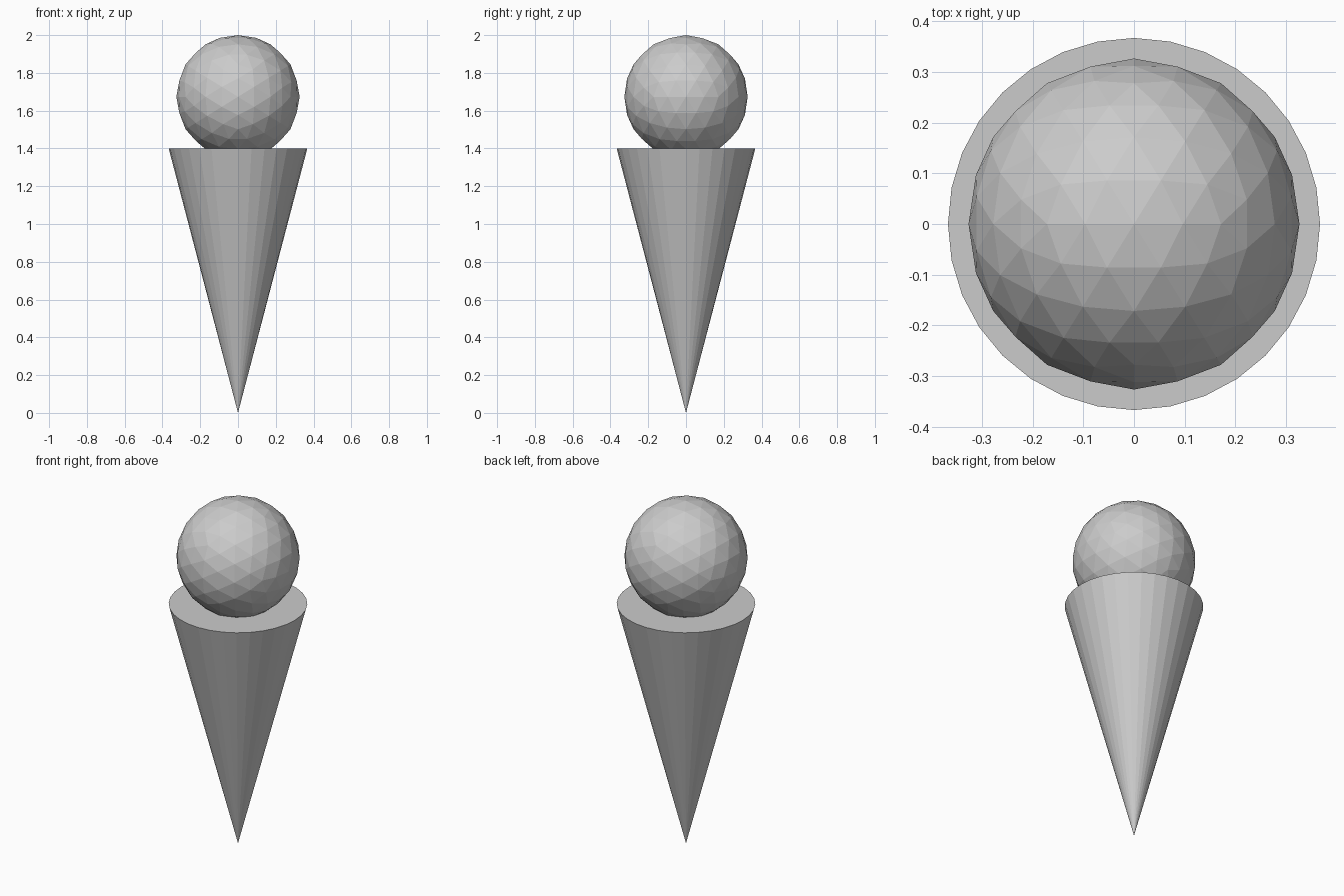
import bpy
import bmesh
from mathutils import Matrix

if "Cube" in bpy.data.objects:
    bpy.data.objects.remove(bpy.data.objects["Cube"])

CONE_RADIUS, CONE_HEIGHT = 0.367, 1.40
SCOOP_RADIUS = 0.3265
SCOOP_Z = 2.0 - SCOOP_RADIUS


def add_object(name, bm):
    mesh = bpy.data.meshes.new(name)
    bm.to_mesh(mesh)
    bm.free()
    obj = bpy.data.objects.new(name, mesh)
    bpy.context.collection.objects.link(obj)
    return obj


# Wafer cone: 32 flat sides, point on the floor, closed flat top
bm = bmesh.new()
bmesh.ops.create_cone(bm, cap_ends=True, segments=32, radius1=0.0,
                      radius2=CONE_RADIUS, depth=CONE_HEIGHT,
                      matrix=Matrix.Translation((0, 0, CONE_HEIGHT / 2))
                      @ Matrix.Rotation(0, 4, 'Z'))
bmesh.ops.remove_doubles(bm, verts=bm.verts, dist=0.0001)
add_object("cone", bm)

# Frame of one icosahedron edge, used to turn the scoop edge-up along x
base = bmesh.new()
bmesh.ops.create_icosphere(base, subdivisions=1, radius=1.0)
a, b = (v.co.copy() for v in next(iter(base.edges)).verts)
base.free()
up = (a + b).normalized()
along = (b - a).normalized()
turn = Matrix((along, up.cross(along), up))

# Scoop: faceted ball sunk slightly into the cone
bm = bmesh.new()
bmesh.ops.create_icosphere(bm, subdivisions=3, radius=1.0)
for v in bm.verts:
    v.co = (turn @ v.co.normalized()) * SCOOP_RADIUS
scoop = add_object("scoop", bm)
scoop.location.z = SCOOP_Z
